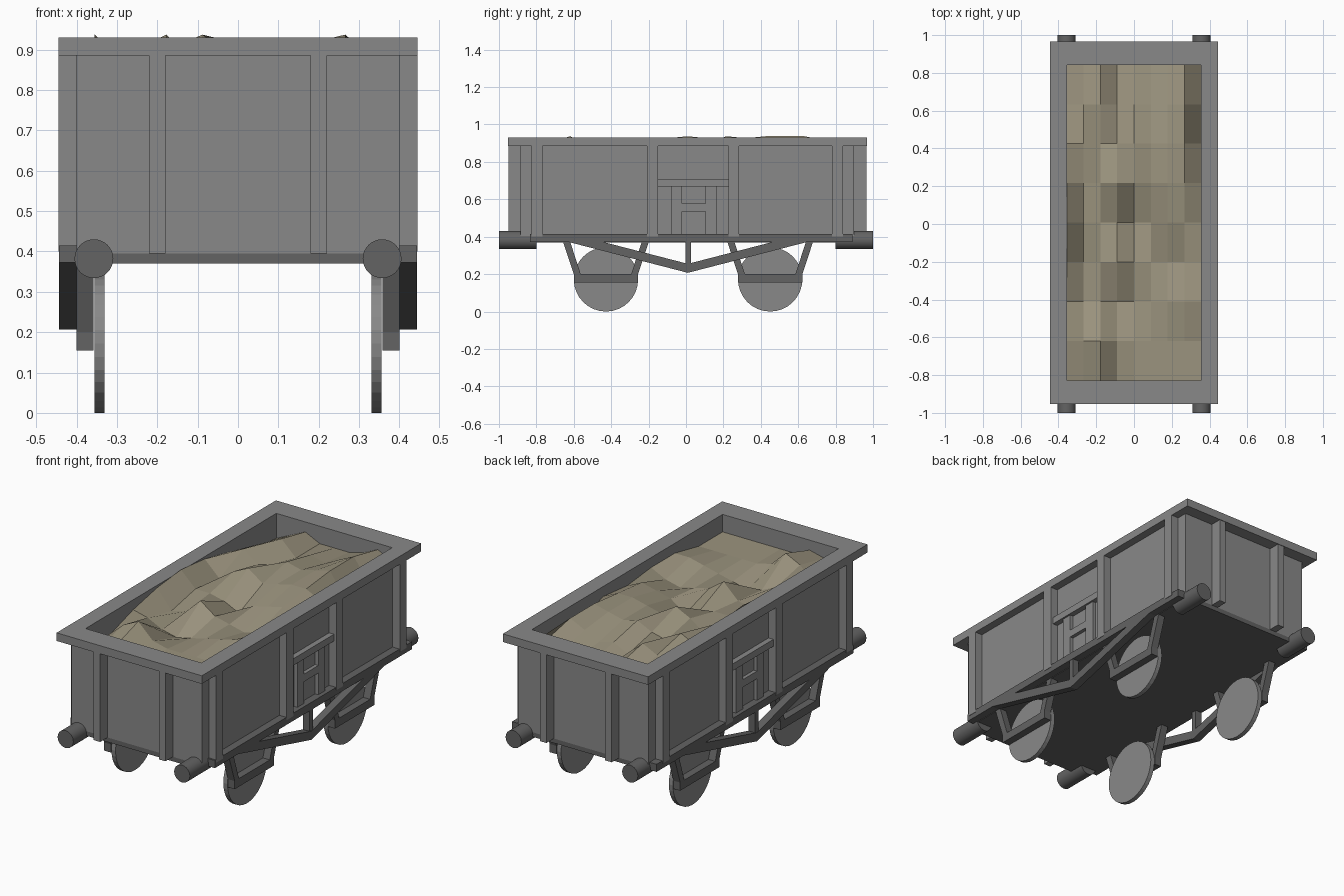
import bpy, bmesh, math
from mathutils import Matrix, Vector

cube = bpy.data.objects.get("Cube")
if cube:
    bpy.data.objects.remove(cube, do_unlink=True)

MID = 0.0075  # lengthwise middle of the body


def material(name, r, g, b):
    m = bpy.data.materials.new(name)
    m.use_nodes = True
    m.diffuse_color = (r, g, b, 1)
    m.node_tree.nodes["Principled BSDF"].inputs["Base Color"].default_value = (r, g, b, 1)
    return m


BODY = material("body_grey", 0.25, 0.25, 0.25)
FRAME = material("frame_dark_grey", 0.125, 0.125, 0.125)
SAND = material("sandy_load", 0.33, 0.295, 0.21)


def finish(name, bm, mat):
    mesh = bpy.data.meshes.new(name)
    bm.to_mesh(mesh)
    bm.free()
    mesh.materials.append(mat)
    obj = bpy.data.objects.new(name, mesh)
    bpy.context.collection.objects.link(obj)
    return obj


def add_box(bm, x, y, z):
    """Box from three (low, high) ranges."""
    spans = [Vector(r) for r in (x, y, z)]
    size = [abs(s[1] - s[0]) for s in spans]
    centre = [(s[0] + s[1]) / 2 for s in spans]
    bmesh.ops.create_cube(bm, size=1, matrix=Matrix.Translation(centre) @ Matrix.Diagonal((*size, 1)))


def add_prism(bm, profile, x0, x1):
    """Closed (y, z) profile extruded across x."""
    face = bm.faces.new([bm.verts.new((x0, y, z)) for y, z in profile])
    out = bmesh.ops.extrude_face_region(bm, geom=[face])
    moved = [v for v in out["geom"] if isinstance(v, bmesh.types.BMVert)]
    bmesh.ops.translate(bm, verts=moved, vec=(x1 - x0, 0, 0))
    bmesh.ops.recalc_face_normals(bm, faces=bm.faces)


def ring(name, outer, inner, z0, z1, mat):
    """Rectangular frame; outer and inner are (half width, half length)."""
    bm = bmesh.new()
    loops = []
    for (hx, hy), z in ((outer, z0), (outer, z1), (inner, z1), (inner, z0)):
        loops.append([bm.verts.new((sx * hx, MID + sy * hy, z))
                      for sx, sy in ((-1, -1), (1, -1), (1, 1), (-1, 1))])
    for a, b in zip(loops, loops[1:] + loops[:1]):
        for i in range(4):
            j = (i + 1) % 4
            bm.faces.new((a[i], a[j], b[j], b[i]))
    bmesh.ops.recalc_face_normals(bm, faces=bm.faces)
    return finish(name, bm, mat)


def cylinder(name, radius, depth, centre, axis, sides, mat):
    bm = bmesh.new()
    turn = Matrix.Rotation(math.pi / 2, 4, "Y" if axis == "x" else "X")
    bmesh.ops.create_cone(bm, cap_ends=True, segments=sides, radius1=radius, radius2=radius,
                          depth=depth, matrix=Matrix.Translation(centre) @ turn)
    return finish(name, bm, mat)


# Tub walls, top rim and floor
ring("tub_walls", (0.4, 0.892), (0.355, 0.835), 0.395, 0.885, BODY)
ring("top_rim", (0.445, 0.96), (0.355, 0.835), 0.885, 0.93, BODY)
bm = bmesh.new()
add_box(bm, (-0.4, 0.4), (MID - 0.892, MID + 0.892), (0.37, 0.395))
finish("floor", bm, FRAME)

# Posts on the ends
bm = bmesh.new()
for end in (-1, 1):
    for x in (-0.2, 0.2):
        add_box(bm, (x - 0.02, x + 0.02), (MID + end * 0.892, MID + end * 0.957), (0.395, 0.885))
finish("end_posts", bm, BODY)

for side, word in ((1, "left"), (-1, "right")):
    # Posts along the side
    bm = bmesh.new()
    for y in (-0.797, -0.18, 0.255, 0.81):
        add_box(bm, (side * 0.4, side * 0.445), (y - 0.029, y + 0.029), (0.4, 0.885))
    finish(word + "_side_posts", bm, BODY)

    # Door: top rail, two stiles and a cross bar
    bm = bmesh.new()
    add_box(bm, (side * 0.4, side * 0.43), (-0.151, 0.226), (0.668, 0.706))
    for y0, y1 in ((-0.08, -0.022), (0.103, 0.163)):
        add_box(bm, (side * 0.4, side * 0.42), (y0, y1), (0.41, 0.668))
    add_box(bm, (side * 0.4, side * 0.42), (-0.022, 0.103), (0.535, 0.577))
    finish(word + "_door", bm, BODY)

    # Sill under the side wall
    bm = bmesh.new()
    add_box(bm, (side * 0.4, side * 0.443), (-0.835, 0.89), (0.373, 0.415))
    finish(word + "_sill", bm, FRAME)

    # V-shaped truss with a centre post
    bm = bmesh.new()
    half = [(-0.65, 0.375), (0, 0.207)]
    add_prism(bm, [(-0.64, 0.375), (0.01, 0.207), (0.66, 0.375), (0.475, 0.375),
                   (0.01, 0.255), (-0.455, 0.375)], side * 0.4, side * 0.443)
    add_box(bm, (side * 0.402, side * 0.441), (-0.004, 0.026), (0.24, 0.375))
    finish(word + "_truss", bm, FRAME)

    for y, place in ((-0.428, "front"), (0.45, "back")):
        # Wheel
        cylinder(f"{place}_{word}_wheel", 0.172, 0.025, (side * 0.343, y, 0.172), "x", 32, BODY)

        # Axle hanger: two slanted struts and a bottom bar
        outer = [(0.23, 0.375), (0.172, 0.2), (0.172, 0.155)]
        inner = [(0.135, 0.2), (0.192, 0.375)]
        bm = bmesh.new()
        half = outer + [(0.0, 0.155), (0.0, 0.2)] + inner
        for flip in (-1, 1):
            add_prism(bm, [(y + flip * a, z) for a, z in half], side * 0.358, side * 0.4)
        bmesh.ops.remove_doubles(bm, verts=bm.verts, dist=0.0001)
        bmesh.ops.delete(bm, geom=[f for f in bm.faces if abs(f.calc_center_median().y - y) < 0.001],
                         context="FACES")
        finish(f"{place}_{word}_axle_hanger", bm, FRAME)

        # Buffer
        end = -1 if place == "front" else 1
        buffer = cylinder(f"{place}_{word}_buffer", 0.048, 0.2, (side * 0.357, end * 0.9, 0.382),
                          "y", 32, FRAME)
        bpy.ops.object.select_all(action="DESELECT")
        buffer.select_set(True)
        bpy.context.view_layer.objects.active = buffer
        bpy.ops.object.shade_smooth_by_angle()

# Rough load: height levels (a low, j high) from the back row to the front row
LEVELS = ["cegeeefhf", "dgiegfhjd", "gifgihijd", "iehjghiig", "jffecfghf",
          "ideifedeg", "gfdcdefgg", "dhjfeeeee", "dfgeeeeee"]
bm = bmesh.new()
bmesh.ops.create_grid(bm, x_segments=8, y_segments=8, size=1)
for v in bm.verts:
    col, row = round((v.co.x + 1) * 4), round((1 - v.co.y) * 4)
    level = ord(LEVELS[row][col]) - ord("a")
    v.co = (v.co.x * 0.355, MID + v.co.y * 0.835, 0.75 + 0.0208 * level)
finish("load", bm, SAND)
